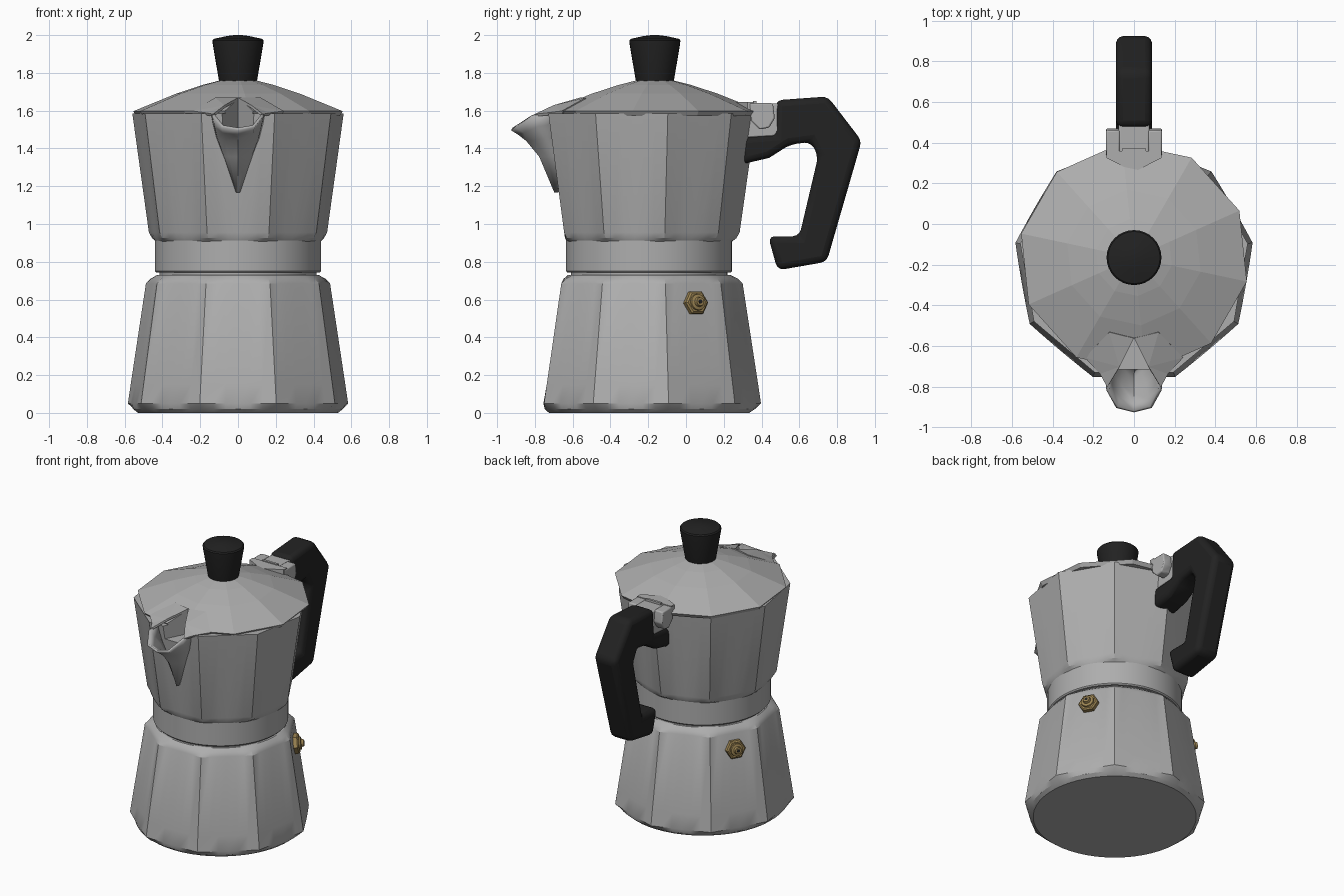
import bpy, bmesh, math
from mathutils import Vector, Matrix

if "Cube" in bpy.data.objects:
    bpy.data.objects.remove(bpy.data.objects["Cube"])


def material(name, rgb):
    m = bpy.data.materials.new(name)
    m.diffuse_color = (*rgb, 1)
    m.use_nodes = True
    m.node_tree.nodes["Principled BSDF"].inputs["Base Color"].default_value = m.diffuse_color
    return m


ALU = material("aluminium", (0.42, 0.42, 0.42))
BLACK = material("black_plastic", (0.016, 0.016, 0.016))
BRASS = material("brass", (0.33, 0.23, 0.085))
CY = -0.195      # body axis
LY = -0.165      # lid axis


def make(name, verts, faces, mat, smooth=None, fix=True):
    me = bpy.data.meshes.new(name)
    bm = bmesh.new()
    vs = [bm.verts.new(v) for v in verts]
    for f in faces:
        bm.faces.new([vs[i] for i in f])
    if fix:
        bmesh.ops.recalc_face_normals(bm, faces=bm.faces[:])
    bm.to_mesh(me)
    bm.free()
    me.materials.append(mat)
    ob = bpy.data.objects.new(name, me)
    bpy.context.collection.objects.link(ob)
    if smooth:
        bpy.ops.object.select_all(action='DESELECT')
        ob.select_set(True)
        bpy.context.view_layer.objects.active = ob
        bpy.ops.object.shade_smooth_by_angle(angle=math.radians(smooth))
    return ob


def loft(name, cy, n, sub, turn, rings, mat, smooth=None):
    """Stack rings (z, radius, roundness): 0 = n-sided polygon, 1 = circle."""
    m = n * sub
    verts, faces = [], []
    for z, r, rnd in rings:
        for i in range(m):
            a = math.radians(turn) + math.tau * i / m
            phi = math.tau * (i % sub) / m - math.pi / n
            flat = math.cos(math.pi / n) / math.cos(phi)
            rad = r * (flat + (1 - flat) * rnd)
            verts.append((rad * math.cos(a), cy + rad * math.sin(a), z))
    for k in range(len(rings) - 1):
        for i in range(m):
            j = (i + 1) % m
            faces.append((k * m + i, k * m + j, (k + 1) * m + j, (k + 1) * m + i))
    faces += [tuple(range(m)), tuple(range((len(rings) - 1) * m, len(rings) * m))]
    return make(name, verts, faces, mat, smooth)


def prism(name, outline, x0, x1, mat, bevel=0, segs=3):
    """Extrude a (y, z) outline along x."""
    n = len(outline)
    verts = [(x, y, z) for x in (x0, x1) for y, z in outline]
    faces = [tuple(range(n)), tuple(range(n, 2 * n))]
    faces += [(i, (i + 1) % n, n + (i + 1) % n, n + i) for i in range(n)]
    ob = make(name, verts, faces, mat, 40)
    if bevel:
        b = ob.modifiers.new("bevel", 'BEVEL')
        b.width, b.segments, b.limit_method = bevel, segs, 'ANGLE'
        b.angle_limit = math.radians(20)
    return ob


# Water chamber, collar and upper pot (nine sides, flat face at the front)
loft("water_chamber", CY, 9, 6, 90,
     [(0, 0.53, 1), (0.02, 0.56, 0.8), (0.05, 0.592, 0.1), (0.15, 0.577, 0),
      (0.685, 0.495, 0), (0.71, 0.47, 0.4), (0.73, 0.43, 1)], ALU, 25)
loft("neck", CY, 9, 6, 90, [(0.72, 0.415, 1), (0.76, 0.415, 1)], ALU, 25)
loft("collar", CY, 9, 6, 90,
     [(0.742, 0.432, 1), (0.75, 0.439, 1), (0.92, 0.439, 1)], ALU, 25)
pot = loft("upper_pot", CY, 9, 6, 90,
           [(0.905, 0.435, 1), (0.925, 0.462, 0.4), (0.955, 0.479, 0),
            (1.585, 0.568, 0)], ALU, 25)

# Ten-sided lid
lid = loft("lid", LY, 10, 1, 24,
           [(1.572, 0.55, 0), (1.597, 0.567, 0), (1.69, 0.335, 0),
            (1.737, 0.19, 0), (1.762, 0.09, 0)], ALU)

# Wedge cutter that opens lid and pot towards the spout
wedge = [(0, -0.56), (0.15, -0.86), (-0.15, -0.86)]
cutter = make("spout_cutter", [(x, y, z) for z in (1.49, 1.85) for x, y in wedge],
              [(0, 1, 2), (3, 4, 5), (0, 1, 4, 3), (1, 2, 5, 4), (2, 0, 3, 5)], ALU)
cutter.hide_render = True
cutter.hide_set(True)
for ob in (pot, lid):
    c = ob.modifiers.new("opening", 'BOOLEAN')
    c.operation, c.object, c.solver = 'DIFFERENCE', cutter, 'EXACT'

# Lid wings either side of the opening
for s, side in ((1, "right"), (-1, "left")):
    w = make("lid_wing_" + side,
             [(s * x, y, z) for x, y, z in
              ((0, -0.56, 1.662), (0.07, -0.70, 1.622), (0.13, -0.80, 1.575),
               (0.165, -0.735, 1.582), (0.24, -0.655, 1.592), (0.12, -0.53, 1.662))],
             [(0, 1, 5), (1, 4, 5), (1, 3, 4), (1, 2, 3)], ALU)
    t = w.modifiers.new("thickness", 'SOLIDIFY')
    t.thickness, t.offset = 0.014, 0

# Spout: rows of (half width, back y, front y, side z, middle z, roundness)
rows = [(0.004, -0.672, -0.69, 1.17, 1.17, 0.0), (0.07, -0.69, -0.77, 1.36, 1.36, 0.25),
        (0.108, -0.70, -0.84, 1.46, 1.445, 0.6), (0.125, -0.71, -0.885, 1.53, 1.48, 0.85),
        (0.138, -0.71, -0.922, 1.598, 1.503, 1.0)]
cols = [(1, 0, 0), (0.93, 0.5, 0.25), (0.6, 0.9, 0.85), (0, 1, 1)]
cols = [(-a, b, c) for a, b, c in cols] + cols[-2::-1]
verts = []
for w, yb, yf, zs, zm, rnd in rows:
    for u, fy, fz in cols:
        f = (1 - abs(u)) * (1 - rnd) + fy * rnd
        verts.append((u * w, yb + (yf - yb) * f, zs + (zm - zs) * fz))
faces = [(r * 7 + i, r * 7 + i + 1, r * 7 + i + 8, r * 7 + i + 7)
         for r in range(len(rows) - 1) for i in range(6)]
spout = make("spout", verts, faces, ALU, 35)
t = spout.modifiers.new("thickness", 'SOLIDIFY')
t.thickness, t.offset = 0.016, 0

# Lid knob
loft("lid_knob", LY, 32, 1, 0,
     [(1.75, 0.098, 1), (1.765, 0.102, 1), (1.955, 0.134, 1), (1.972, 0.135, 1),
      (1.98, 0.128, 1), (1.995, 0.06, 1), (2.0, 0.02, 1)], BLACK, 35)

# Handle
prism("handle",
      [(0.475, 1.655), (0.75, 1.675), (0.93, 1.44), (0.745, 0.80), (0.485, 0.755),
       (0.435, 0.935), (0.60, 0.935), (0.70, 1.36), (0.66, 1.435), (0.55, 1.42),
       (0.44, 1.35), (0.29, 1.315), (0.29, 1.46), (0.47, 1.475)],
      -0.088, 0.088, BLACK, 0.035)

# Hinge: bracket on the pot, ears, lid lug and pin bar
prism("hinge_bracket", [(0.28, 1.455), (0.47, 1.465), (0.495, 1.50), (0.497, 1.637),
                        (0.32, 1.637), (0.30, 1.58)], -0.075, 0.075, ALU, 0.008, 2)
ear = [(0.335, 1.64), (0.46, 1.64), (0.47, 1.56), (0.44, 1.51), (0.39, 1.50), (0.345, 1.545)]
for s, side in ((1, "right"), (-1, "left")):
    prism("hinge_ear_" + side, ear, s * 0.07, s * 0.138, ALU, 0.008, 2)
lug = [(0, 0.255), (0.135, 0.325), (0.135, 0.36), (-0.135, 0.36), (-0.135, 0.325)]
make("lid_lug", [(x, y, z) for z in (1.59, 1.645) for x, y in lug],
     [tuple(range(5)), tuple(range(5, 10))] +
     [(i, (i + 1) % 5, 5 + (i + 1) % 5, 5 + i) for i in range(5)], ALU)
prism("hinge_bar", [(0.355, 1.63), (0.355, 1.652), (0.372, 1.652), (0.372, 1.63)],
      -0.06, 0.06, ALU)

# Brass valves on the two rear side faces
for deg, side in ((30, "right"), (150, "left")):
    a = math.radians(deg)
    axis = Vector((math.cos(a), math.sin(a), 0.14)).normalized()
    base = Vector((0.474 * math.cos(a), CY + 0.474 * math.sin(a), 0.58))
    place = Matrix.Translation(base) @ axis.to_track_quat('Z', 'Y').to_matrix().to_4x4()
    parts = [("valve_nut_", 6, [(-0.02, 0.068, 0), (0.032, 0.068, 0), (0.04, 0.058, 0)], BRASS),
             ("valve_stem_", 20, [(0.03, 0.046, 1), (0.05, 0.042, 1), (0.054, 0.026, 1),
                                  (0.07, 0.022, 1)], BRASS),
             ("valve_hole_", 12, [(0.068, 0.011, 1), (0.0715, 0.011, 1)], BLACK)]
    for nm, n, rings, mat in parts:
        loft(nm + side, 0, n, 1, 0, rings, mat, 30).matrix_world = place
